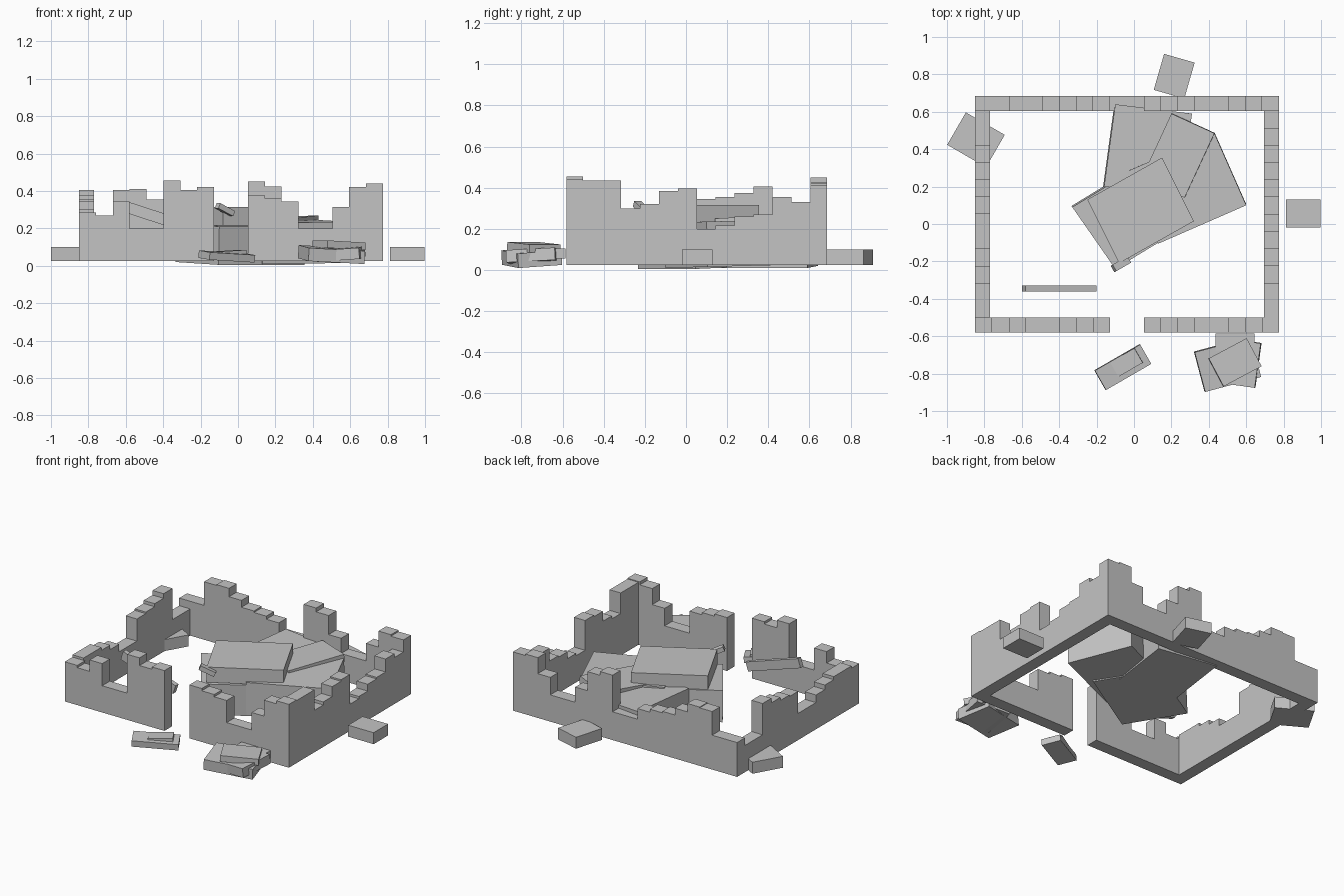
import bpy, bmesh
from math import radians
from mathutils import Matrix, Vector

cube = bpy.data.objects.get("Cube")
if cube:
    bpy.data.objects.remove(cube, do_unlink=True)

stone = bpy.data.materials.new("grey_stone")
stone.use_nodes = True
colour = (0.55, 0.55, 0.55, 1)
stone.diffuse_color = colour
stone.node_tree.nodes["Principled BSDF"].inputs["Base Color"].default_value = colour

BASE = 0.025
THICK = 0.08


def finish(name, bm):
    bmesh.ops.recalc_face_normals(bm, faces=bm.faces)
    mesh = bpy.data.meshes.new(name)
    bm.to_mesh(mesh)
    bm.free()
    mesh.materials.append(stone)
    ob = bpy.data.objects.new(name, mesh)
    bpy.context.collection.objects.link(ob)
    return ob


def extrude(name, bm, face, vec):
    grown = bmesh.ops.extrude_face_region(bm, geom=[face])
    moved = [g for g in grown["geom"] if isinstance(g, bmesh.types.BMVert)]
    bmesh.ops.translate(bm, verts=moved, vec=vec)
    return finish(name, bm)


def wall(name, start, step, along, inward, heights):
    """Broken wall: a stepped outline extruded through the wall thickness."""
    along, inward, start = Vector(along), Vector(inward), Vector(start)
    outline = [(0, BASE)]
    for i, h in enumerate(heights):
        outline += [(i * step, h), ((i + 1) * step, h)]
    outline.append((len(heights) * step, BASE))
    bm = bmesh.new()
    verts = []
    for d, z in outline:
        p = start + along * d + Vector((0, 0, z))
        if not verts or (verts[-1].co - p).length > 0.001:
            verts.append(bm.verts.new(p))
    return extrude(name, bm, bm.faces.new(verts), inward * THICK)


def block(name, centre, size, turn=0, pitch=0, roll=0):
    """Loose stone: a box turned about z after tilting."""
    bm = bmesh.new()
    bmesh.ops.create_cube(bm, size=1)
    m = (Matrix.Translation(centre) @ Matrix.Rotation(radians(turn), 4, 'Z')
         @ Matrix.Rotation(radians(pitch), 4, 'Y')
         @ Matrix.Rotation(radians(roll), 4, 'X') @ Matrix.Diagonal((*size, 1)))
    bmesh.ops.transform(bm, matrix=m, verts=bm.verts)
    return finish(name, bm)


def slab(name, a, b, c, thick):
    """Fallen masonry: top parallelogram from corner a to b and c, thickened downward."""
    a, b, c = Vector(a), Vector(b), Vector(c)
    drop = (b - a).cross(c - a).normalized() * thick
    if drop.z > 0:
        drop = -drop
    bm = bmesh.new()
    face = bm.faces.new([bm.verts.new(p) for p in (a, b, b + c - a, c)])
    return extrude(name, bm, face, drop)


# Ruined walls, with a doorway in the front
X, Y = (1, 0, 0), (0, 1, 0)
S = 0.0903
SIDE = 1.105 / 12
wall("front_wall_right", (-0.85, -0.58, 0), S, X, Y,
     [.285, .27, .345, .2, .2, .455, .405, .42])
wall("front_wall_left", (0.053, -0.58, 0), S, X, Y,
     [.375, .36, .345, .2, .2, .315, .42, .44])
wall("back_wall", (-0.85, 0.685, 0), S, X, (0, -1, 0),
     [.25, .25, .405, .41, .355, .31, .3, .28, .21, .21, .45, .425, .3, .2, .2, .315, .42, .41])
wall("left_wall", (0.775, -0.5, 0), SIDE, Y, (-1, 0, 0),
     [.435, .435, .3, .32, .385, .395, .2, .215, .26, .27, .355, .33])
wall("right_wall", (-0.85, -0.5, 0), SIDE, Y, X,
     [.3, .3, .28, .25, .2, .2, .345, .355, .375, .405, .2, .2])

# Collapsed masonry in the middle
slab("back_block", (-.1, .64, .235), (.31, .59, .225), (-.16, .2, .235), .215)
slab("large_block", (.43, .485, .245), (.6, .1, .235), (-.04, .28, .24), .22)
slab("front_block", (-.33, .09, .225), (-.1, -.24, .21), (.13, .37, .225), .205)
slab("leaning_slab", (.43, .485, .27), (.2, .59, .26), (.27, .14, .25), .05)
slab("top_slab", (-.25, .13, .315), (-.08, -.21, .315), (.15, .355, .315), .1)
block("broken_shard", (-.07, -.215, .3), (.1, .04, .03), 30, 25)
block("fallen_plank", (-.4, -.345, .25), (.4, .03, .06), pitch=18)

# Loose stones outside
block("back_stone", (.215, .79, .0625), (.17, .2, .075), -16)
block("right_stone", (-.845, .45, .0625), (.24, .2, .075), -30)
block("left_stone", (.905, .055, .0625), (.185, .15, .075))
block("door_stone_lower", (-.06, -.765, .05), (.28, .12, .04), 30, 3, 5)
block("door_stone_upper", (-.04, -.74, .066), (.15, .09, .03), 30, -3)
block("pile_stone_lower", (.5, -.75, .06), (.31, .22, .07), 15, 3, 4)
block("pile_stone_side", (.55, -.74, .065), (.23, .24, .06), -8, -4, 3)
block("pile_stone_back", (.54, -.63, .08), (.21, .09, .05))
block("pile_stone_top", (.54, -.74, .11), (.23, .17, .04), 28, 3)
